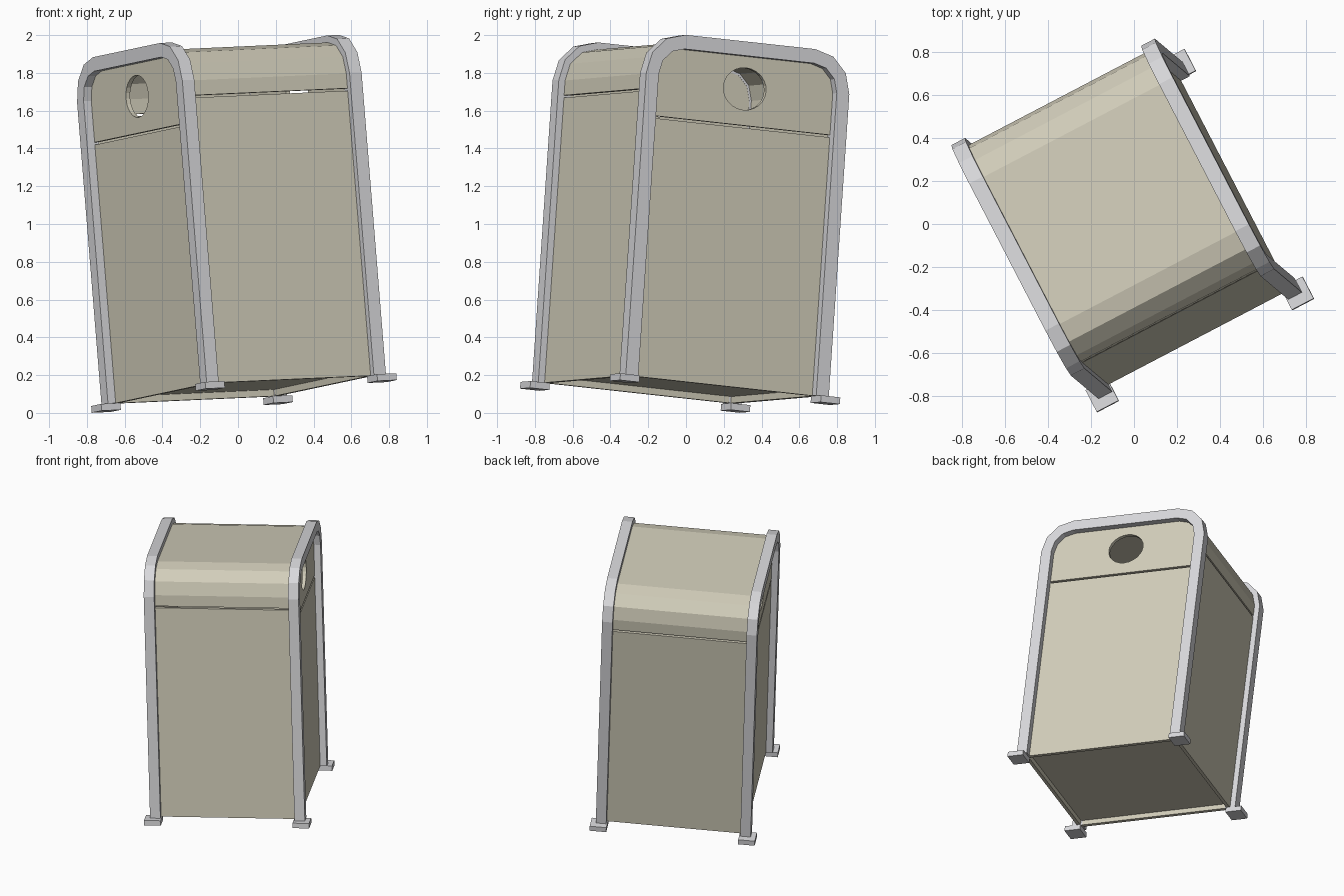
import bpy, bmesh, math
from mathutils import Matrix, Vector

cube = bpy.data.objects.get("Cube")
if cube:
    bpy.data.objects.remove(cube, do_unlink=True)


def material(name, rgb):
    m = bpy.data.materials.new(name)
    m.use_nodes = True
    m.diffuse_color = (*rgb, 1)
    bsdf = next(n for n in m.node_tree.nodes if n.type == "BSDF_PRINCIPLED")
    bsdf.inputs["Base Color"].default_value = (*rgb, 1)
    return m


TAN = material("warm_beige", (0.64, 0.61, 0.49))
GREY = material("light_grey", (0.69, 0.69, 0.71))

# The bin leans and is turned: x runs between the frames, y along each frame
ax = Vector((0.885, 0.463, 0.04)).normalized()
ay = Vector((-0.46, 0.882, -0.097))
ay = (ay - ax * ay.dot(ax)).normalized()
az = ax.cross(ay)
POSE = Matrix((ax, ay, az)).transposed().to_4x4()
POSE.translation = ax * 0.018 - ay * 0.052

# Main sizes
BASE, TOP = 0.118, 1.947       # leg bottom and frame top
HALF, RADIUS = 0.608, 0.22     # outer frame half width and corner radius
BAR = 0.075                    # frame bar depth
FRAME_IN, FRAME_OUT = 0.464, 0.536
WALL, GAP = 0.025, 0.013
HOOD_SEAM, SIDE_SEAM = 1.648, 1.506


def finish(name, bm, mat):
    bmesh.ops.recalc_face_normals(bm, faces=bm.faces)
    bm.transform(POSE)
    mesh = bpy.data.meshes.new(name)
    bm.to_mesh(mesh)
    bm.free()
    mesh.materials.append(mat)
    obj = bpy.data.objects.new(name, mesh)
    bpy.context.collection.objects.link(obj)
    return obj


def arch(inset, bottom):
    """Rounded arch outline in (y, z), shrunk by inset."""
    half, top, r = HALF - inset, TOP - inset, RADIUS - inset
    right = [(half, bottom)]
    for i in range(4):
        a = math.radians(30 * i)
        right.append((half - r + r * math.cos(a), top - r + r * math.sin(a)))
    return right + [(-y, z) for y, z in reversed(right)]


def prism(name, outline, x0, x1, mat):
    bm = bmesh.new()
    a = [bm.verts.new((x0, y, z)) for y, z in outline]
    b = [bm.verts.new((x1, y, z)) for y, z in outline]
    bm.faces.new(a)
    bm.faces.new(b)
    for i in range(len(a)):
        j = (i + 1) % len(a)
        bm.faces.new((a[i], a[j], b[j], b[i]))
    return finish(name, bm, mat)


def band(name, outer, inner, x0, x1, mat):
    """Bent bar: a rectangular section carried along an arch."""
    bm = bmesh.new()
    rings = [[bm.verts.new((x, *p)) for x, p in
              ((x0, o), (x1, o), (x1, n), (x0, n))] for o, n in zip(outer, inner)]
    for r, s in zip(rings, rings[1:]):
        for i in range(4):
            j = (i + 1) % 4
            bm.faces.new((r[i], r[j], s[j], s[i]))
    bm.faces.new(rings[0])
    bm.faces.new(rings[-1])
    return finish(name, bm, mat)


def box(name, x0, x1, y0, y1, z0, z1, mat):
    return prism(name, [(y0, z0), (y1, z0), (y1, z1), (y0, z1)], x0, x1, mat)


def cut(obj, cutter):
    mod = obj.modifiers.new("opening", "BOOLEAN")
    mod.operation, mod.solver, mod.object = "DIFFERENCE", "EXACT", cutter
    cutter.hide_render = True
    graph = bpy.context.evaluated_depsgraph_get()
    mesh = bpy.data.meshes.new_from_object(obj.evaluated_get(graph))
    obj.modifiers.remove(mod)
    obj.data = mesh
    bpy.data.objects.remove(cutter, do_unlink=True)


SKIN = BAR / 2                 # body sits midway in the frame bars
body_half = HALF - SKIN
PANEL = 0.49                   # outer face of the side panels

for sx, side in ((-1, "right"), (1, "left")):
    # Arched end frame
    band(f"{side}_frame", arch(0, BASE), arch(BAR, BASE),
         sx * FRAME_IN, sx * FRAME_OUT, GREY)
    # Square feet, a little outside the legs
    for sy, end in ((-1, "front"), (1, "back")):
        x, y, h = sx * 0.514, sy * 0.601, 0.0575
        box(f"{end}_{side}_foot", x - h, x + h, y - h, y + h,
            BASE - 0.036, BASE, GREY)
    # Side panels inside the frame, the upper one with an oval opening
    w = body_half - WALL
    box(f"{side}_lower_panel", sx * (PANEL - WALL), sx * PANEL, -w, w,
        BASE, SIDE_SEAM - GAP, TAN)
    upper = prism(f"{side}_upper_panel", arch(SKIN + WALL, SIDE_SEAM),
                  sx * (PANEL - WALL), sx * PANEL, TAN)
    oval = [(0.128 * math.cos(t) + 0.008, 1.70 + 0.112 * math.sin(t))
            for t in (math.tau * i / 24 for i in range(24))]
    cut(upper, prism("opening_cutter", oval, sx * 0.4, sx * 0.6, TAN))

# Front and back panels
for sy, end in ((-1, "front"), (1, "back")):
    box(f"{end}_panel", -PANEL, PANEL, sy * (body_half - WALL), sy * body_half,
        BASE, HOOD_SEAM - GAP, TAN)

# Curved hood over the top
band("hood", arch(SKIN, HOOD_SEAM), arch(SKIN + WALL, HOOD_SEAM), -PANEL, PANEL, TAN)

# Recessed floor
fx, fy = PANEL - WALL, body_half - WALL
box("floor", -fx, fx, -fy, fy, BASE + 0.035, BASE + 0.055, TAN)
